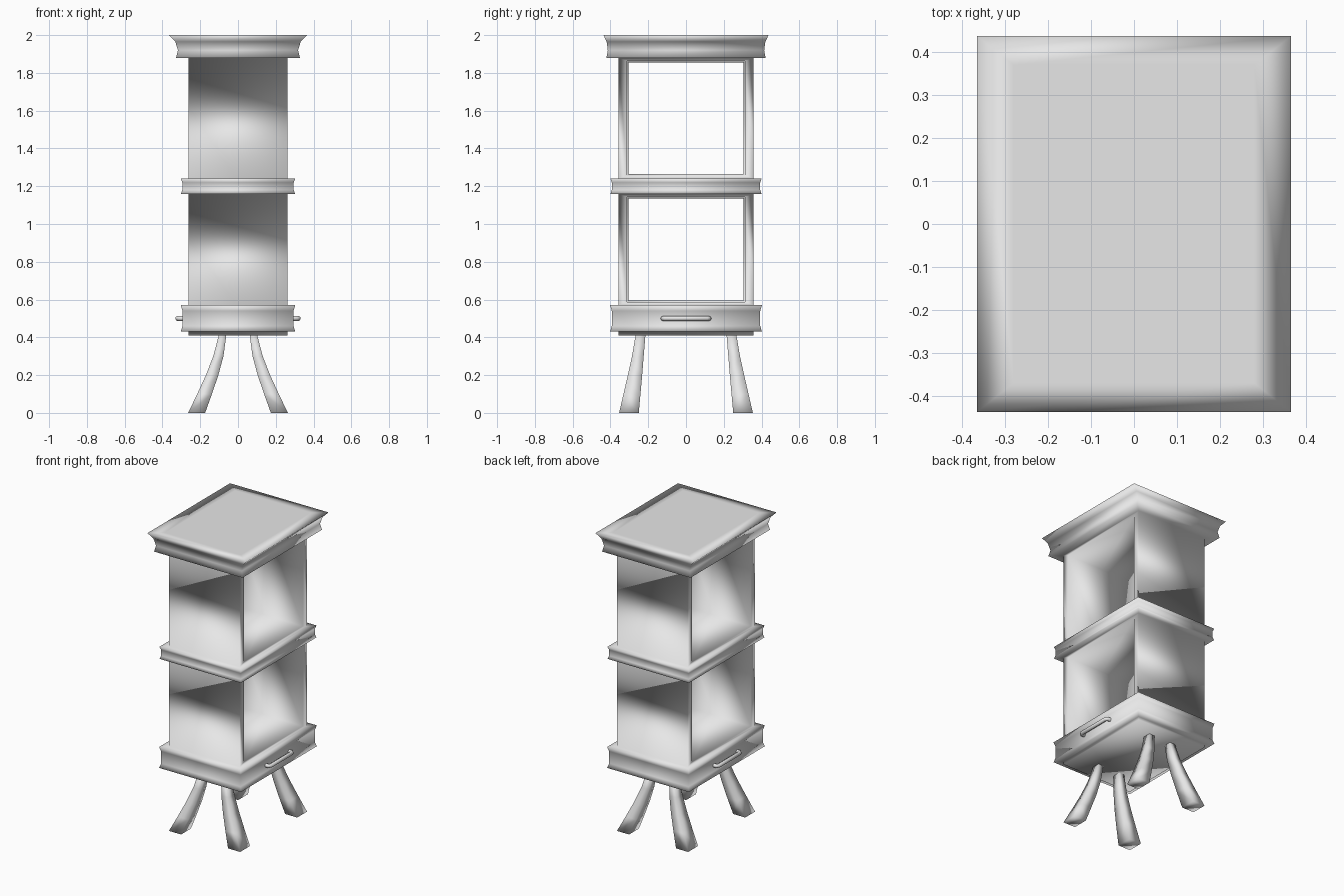
import bpy
import bmesh
from mathutils import Vector

cube = bpy.data.objects.get("Cube")
if cube:
    bpy.data.objects.remove(cube, do_unlink=True)

grey = bpy.data.materials.new("plain_grey")
grey.use_nodes = True
grey.diffuse_color = (0.8, 0.8, 0.8, 1)
grey.node_tree.nodes["Principled BSDF"].inputs["Base Color"].default_value = (0.8, 0.8, 0.8, 1)

HX, HY = 0.263, 0.357          # half size of the cabinet walls
CORNERS = ((-1, -1), (1, -1), (1, 1), (-1, 1))


def finish(name, bm):
    bmesh.ops.recalc_face_normals(bm, faces=bm.faces)
    mesh = bpy.data.meshes.new(name)
    bm.to_mesh(mesh)
    bm.free()
    mesh.materials.append(grey)
    mesh.shade_smooth()
    obj = bpy.data.objects.new(name, mesh)
    bpy.context.collection.objects.link(obj)
    return obj


def bridge(bm, a, b, sides=None):
    n = len(a)
    for i in (range(n) if sides is None else sides):
        j = (i + 1) % n
        bm.faces.new((a[i], a[j], b[j], b[i]))


def mirror(obj, x, y):
    mod = obj.modifiers.new("mirror", "MIRROR")
    mod.use_axis = (x, y, False)
    mod.use_clip = False
    mod.use_mirror_merge = False


def opening(bm, low, high, z0, z1):
    """Cut a through opening along x between two wall rings."""
    def loop(x, y, margin):
        return [bm.verts.new((x, sy * y, z0 + margin if sz < 0 else z1 - margin))
                for sy, sz in CORNERS]
    left, mid, right = loop(HX, 0.312, 0.018), loop(0, 0.304, 0.025), loop(-HX, 0.312, 0.018)
    bridge(bm, left, mid)
    bridge(bm, mid, right)
    bridge(bm, (low[1], low[2], high[2], high[1]), left)
    bridge(bm, (low[0], low[3], high[3], high[0]), right)


# Cabinet: stacked rings (z, half x, half y) with concave mouldings
profile = [
    (0.41, HX, HY), (0.43, HX, HY),
    (0.43, 0.303, 0.402), (0.46, 0.294, 0.393), (0.54, 0.294, 0.393), (0.57, 0.303, 0.402),
    (0.57, HX, HY), (1.16, HX, HY),
    (1.16, 0.302, 0.4), (1.18, 0.295, 0.393), (1.22, 0.295, 0.393), (1.24, 0.303, 0.4),
    (1.24, HX, HY), (1.88, HX, HY),
    (1.88, 0.328, 0.421), (1.92, 0.318, 0.414), (1.965, 0.332, 0.42), (2.0, 0.365, 0.437),
    (2.0, 0.28, 0.37),
]
bm = bmesh.new()
rings = [[bm.verts.new((sx * x, sy * y, z)) for sx, sy in CORNERS] for z, x, y in profile]
for k in range(len(rings) - 1):
    z0, z1 = profile[k][0], profile[k + 1][0]
    if z1 - z0 > 0.3:
        bridge(bm, rings[k], rings[k + 1], (0, 2))
        opening(bm, rings[k], rings[k + 1], z0, z1)
    else:
        bridge(bm, rings[k], rings[k + 1])
bm.faces.new(rings[0])
bm.faces.new(rings[-1])
finish("cabinet", bm)

# Splayed tapering legs: (z, centre x, centre y, half x, half y)
sections = [
    (0.0, 0.219, 0.302, 0.045, 0.052), (0.1, 0.177, 0.286, 0.039, 0.045),
    (0.2, 0.137, 0.27, 0.033, 0.038), (0.3, 0.104, 0.255, 0.027, 0.031),
    (0.41, 0.082, 0.241, 0.02, 0.026),
]
bm = bmesh.new()
rings = [[bm.verts.new((cx + sx * hx, cy + sy * hy, z)) for sx, sy in CORNERS]
         for z, cx, cy, hx, hy in sections]
for a, b in zip(rings, rings[1:]):
    bridge(bm, a, b)
bm.faces.new(rings[0])
bm.faces.new(rings[-1])
mirror(finish("legs", bm), True, True)

# Bar handles on both open sides
curve = bpy.data.curves.new("handles", "CURVE")
curve.dimensions = "3D"
curve.bevel_depth = 0.013
curve.bevel_resolution = 2
curve.use_fill_caps = True
path = [(0.285, -0.122), (0.31, -0.122), (0.32, -0.11), (0.32, 0.11), (0.31, 0.122), (0.285, 0.122)]
spline = curve.splines.new("POLY")
spline.points.add(len(path) - 1)
for point, (x, y) in zip(spline.points, path):
    point.co = (x, y, 0.5, 1)
curve.materials.append(grey)
handles = bpy.data.objects.new("handles", curve)
bpy.context.collection.objects.link(handles)
bpy.ops.object.select_all(action="DESELECT")
handles.select_set(True)
bpy.context.view_layer.objects.active = handles
bpy.ops.object.convert(target="MESH")
handles = bpy.context.view_layer.objects.active
handles.data.shade_smooth()
mirror(handles, True, False)
